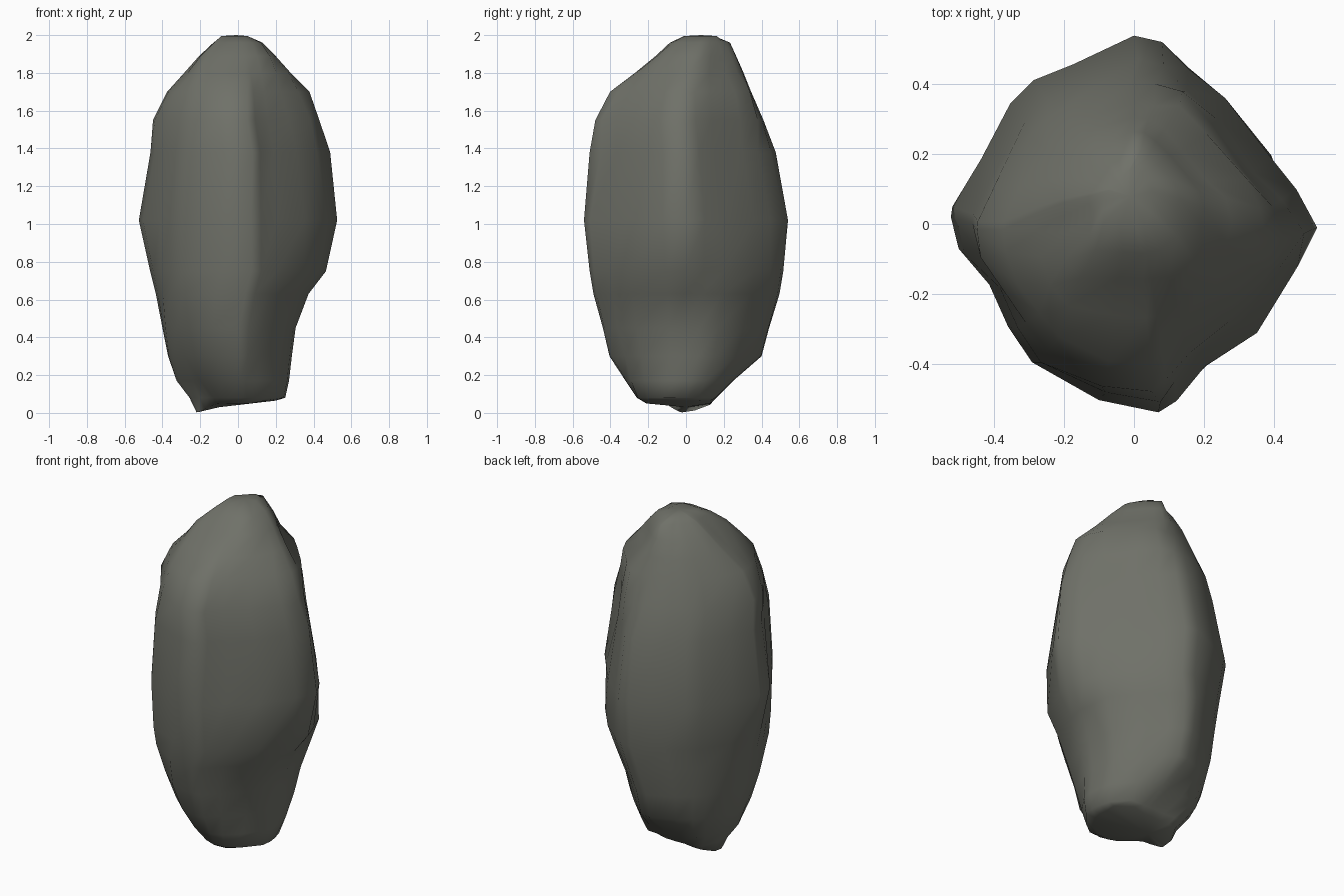
import bpy, bmesh, math
from mathutils import Vector

if "Cube" in bpy.data.objects:
    bpy.data.objects.remove(bpy.data.objects["Cube"])

# Plan outline at the widest height, counter-clockwise
OUTLINE = [(.525, -.01), (.47, .10), (.40, .20), (.27, .375), (.16, .46), (.08, .52), (0, .54),
           (-.18, .47), (-.30, .43), (-.37, .36), (-.45, .19), (-.52, .05), (-.525, .02),
           (-.50, -.07), (-.43, -.18), (-.38, -.31), (-.31, -.42), (-.10, -.50), (.07, -.54),
           (.12, -.50), (.20, -.40), (.35, -.31), (.46, -.12)]

# Height, then reach to: right, back right, back, back left, left, front left, front, front right
LEVELS = [(.05, .20, .19, .13, .22, .23, .17, .21, .23),
          (.08, .25, .21, .16, .26, .26, .20, .26, .26),
          (.17, .27, .25, .25, .33, .325, .27, .32, .285),
          (.30, .285, .30, .40, .375, .37, .345, .405, .32),
          (.45, .305, .335, .44, .41, .40, .40, .44, .36),
          (.63, .385, .40, .495, .435, .435, .455, .49, .415),
          (.75, .475, .44, .515, .455, .465, .475, .51, .465),
          (1.02, .525, .44, .54, .495, .525, .487, .54, .47),
          (1.38, .49, .39, .475, .43, .465, .47, .51, .42),
          (1.55, .435, .375, .41, .39, .45, .43, .48, .39),
          (1.70, .38, .34, .345, .325, .375, .38, .405, .32),
          (1.80, .28, .26, .305, .28, .285, .30, .27, .26),
          (1.89, .20, .215, .265, .225, .205, .22, .16, .19),
          (1.96, .13, .17, .235, .165, .13, .13, .085, .11),
          (1.995, .05, .12, .20, .12, .09, .06, .01, .05)]
DIRECTIONS = [Vector((math.cos(k * math.pi / 4), math.sin(k * math.pi / 4))) for k in range(8)]

# Hollows and bumps: centre, radius, depth (negative swells outward)
DENTS = [((.33, .17, 1.50), .16, .045), ((.46, .03, .66), .10, .025),
         ((.20, .18, 1.78), .10, .025), ((-.45, -.20, 1.30), .14, .02)]


def clamp(t):
    return max(0.0, min(1.0, t))


def edge_distance(direction, reach):
    """Distance from the centre to the octagon with the given reaches."""
    return min(r / direction.dot(d) for d, r in zip(DIRECTIONS, reach) if direction.dot(d) > .1)


OUTLINE = [Vector(p) for p in OUTLINE]
OUTLINE_REACH = [max(p.dot(d) for p in OUTLINE) for d in DIRECTIONS]


def level_points(level):
    z, *reach = level
    centre = Vector(((reach[0] - reach[4]) / 2, (reach[2] - reach[6]) / 2))
    local = [r - centre.dot(d) for r, d in zip(reach, DIRECTIONS)]
    # both ends are flatter sided than the middle
    flat = .12 + .6 * clamp((.85 - z) / .4) + .5 * clamp((z - 1.3) / .3)
    for p in OUTLINE:
        d = p.normalized()
        outer = edge_distance(d, local)
        inner = outer * p.length / edge_distance(d, OUTLINE_REACH)
        q = centre + d * (inner + (outer - inner) * flat)
        yield Vector((q.x, q.y, z))


def weather(p):
    inward = Vector((-p.x, -p.y, 0)).normalized()
    q = p.copy()
    for centre, radius, depth in DENTS:
        d = (p - Vector(centre)).length / radius
        q += inward * depth * math.exp(-d * d)
    return q


# Stone body lofted through the levels
bm = bmesh.new()
rings = [[bm.verts.new(weather(p)) for p in level_points(l)] for l in LEVELS]
n = len(OUTLINE)
for a, b in zip(rings, rings[1:]):
    for i in range(n):
        j = (i + 1) % n
        bm.faces.new((a[i], a[j], b[j], b[i]))

# Sloping crown and lumpy underside
crown = bm.verts.new((-.01, .08, 2.0))
foot = bm.verts.new((-.10, 0, .03))
for i in range(n):
    j = (i + 1) % n
    bm.faces.new((rings[-1][i], rings[-1][j], crown))
    bm.faces.new((rings[0][j], rings[0][i], foot))
for v in rings[0]:
    d = (v.co - Vector((-.20, 0, .05))).length / .09
    v.co.z -= .052 * math.exp(-d * d)
    if v.co.x > .1:
        v.co.z += .015
bmesh.ops.recalc_face_normals(bm, faces=bm.faces)
mesh = bpy.data.meshes.new("rock")
bm.to_mesh(mesh)
bm.free()

rock = bpy.data.objects.new("rock", mesh)
bpy.context.collection.objects.link(rock)
stone = bpy.data.materials.new("grey stone")
stone.diffuse_color = (.16, .165, .14, 1)
stone.use_nodes = True
stone.node_tree.nodes["Principled BSDF"].inputs["Base Color"].default_value = stone.diffuse_color
mesh.materials.append(stone)

# Smooth shading with the hard breaks kept
bpy.context.view_layer.objects.active = rock
rock.select_set(True)
bpy.ops.object.shade_smooth_by_angle(angle=math.radians(65))
